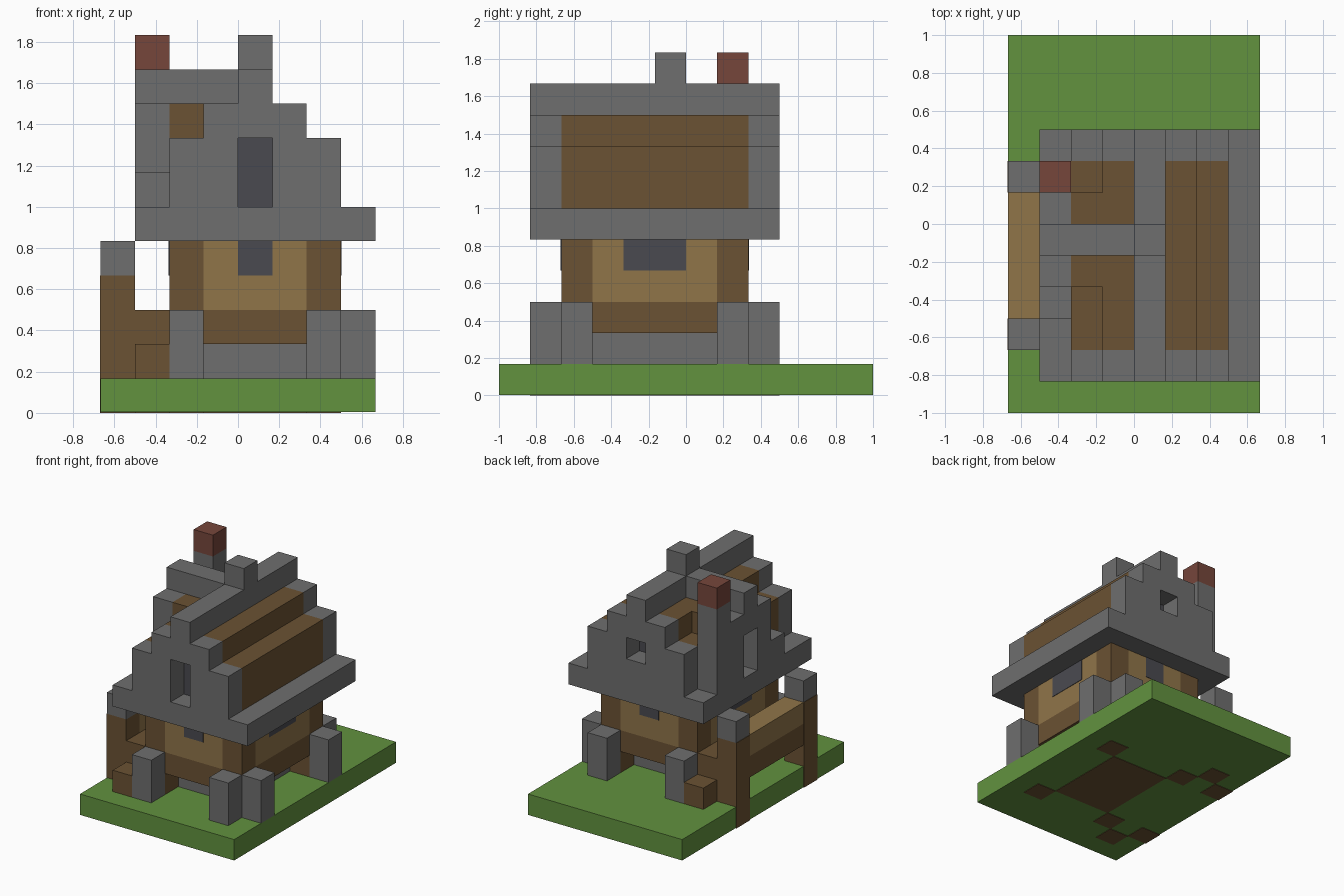
import bpy

U = 1 / 6      # edge of one block
T = 0.02       # thickness of painted plates, in blocks

cube = bpy.data.objects.get("Cube")
if cube:
    bpy.data.objects.remove(cube, do_unlink=True)


def material(name, *rgb):
    color = [((c / 255 + 0.055) / 1.055) ** 2.4 for c in rgb] + [1]
    mat = bpy.data.materials.new(name)
    mat.use_nodes = True
    mat.diffuse_color = color
    mat.node_tree.nodes["Principled BSDF"].inputs["Base Color"].default_value = color
    return mat


GRASS = material("grass green", 98, 146, 63)
STONE = material("stone grey", 110, 110, 110)
WOOD = material("dark wood", 107, 82, 51)
PLASTER = material("tan plaster", 144, 117, 73)
GLASS = material("slate glass", 74, 74, 80)
BRICK = material("red brick", 118, 70, 59)

CORNERS = ((0, 1), (3, 2), (7, 6), (4, 5), (0, 4), (1, 5))


def box(name, mat, *spans):
    """Boxes given in blocks, each as (x0, x1, y0, y1, z0, z1), joined in one object."""
    verts, faces = [], []
    for x0, x1, y0, y1, z0, z1 in spans:
        n = len(verts)
        verts += [(x * U, y * U, z * U) for z in (z0, z1) for y in (y0, y1) for x in (x0, x1)]
        quads = ((0, 2, 3, 1), (4, 5, 7, 6), (0, 1, 5, 4), (2, 6, 7, 3), (0, 4, 6, 2), (1, 3, 7, 5))
        faces += [[n + i for i in q] for q in quads]
    mesh = bpy.data.meshes.new(name)
    mesh.from_pydata(verts, [], faces)
    mesh.materials.append(mat)
    obj = bpy.data.objects.new(name, mesh)
    bpy.context.collection.objects.link(obj)
    return obj


# Ground slab and footing showing underneath
box("ground", GRASS, (-4, 4, -6, 6, T, 1))
box("footing", WOOD, (-1, 2, -3, 1, 0, 1 - T))

# House body: recessed stone base, timber beam, plaster walls, corner posts
box("stone_base", STONE, (-1, 2, -3, 1, 1, 2))
box("floor_beam", WOOD, (-1, 2, -4, 2, 2, 3), (-2, 3, -3, 1, 2, 3))
box("walls", PLASTER, (-1, 2, -4, 2, 3, 5), (-2, 3, -3, 1, 3, 5))
box("corner_posts", WOOD, *[(x, x + 1, y, y + 1, 0, 5) for x in (-2, 2) for y in (-4, 1)])

# Windows painted on the walls
box("front_back_windows", GLASS, (0, 1, -4 - T, -4, 4, 5), (0, 1, 2, 2 + T, 4, 5))
box("side_windows", GLASS, (3, 3 + T, -2, 0, 4, 5), (-2 - T, -2, -2, 0, 4, 5))

# Stone buttresses around the corners
for i, (x, y) in enumerate([(-2, -5), (2, -5), (-2, 2), (2, 2), (3, -4), (3, 1)]):
    box(f"buttress_{i + 1}", STONE, (x, x + 1, y, y + 1, 1, 3))

# Side porch with steps, posts and railing
box("porch_deck", WOOD, (-3, -2, -4, 2, 2, 3), (-4, -3, -3, 1, 2, 3))
box("porch_railing", PLASTER, (-4, -3, -3, 1, 3, 4))
for side, y, step in (("front", -4, -5), ("back", 1, 2)):
    box(f"{side}_porch_post", WOOD, (-4 - T, -3, y, y + 1, 0, 4))
    box(f"{side}_post_cap", STONE, (-4, -3, y, y + 1, 4, 5))
    box(f"{side}_porch_step", WOOD, (-3, -2, step, step + 1, 0, 2))

# Roof: eaves slab, stepped timber slopes, ridges
box("eaves", STONE, (-3, 4, -5, 3, 5, 6))
box("roof_slopes", WOOD, (-2, 3, -4, 2, 6, 8), (-1, 2, -4, 2, 8, 9))
box("dormer_slopes", WOOD, (-2, -1, -2, 1, 8, 9))
box("main_ridge", STONE, (0, 1, -5, 3, 9, 10))
box("dormer_ridge", STONE, (-3, 0, -1, 0, 9, 10))
box("ridge_post", STONE, (0, 1, -1, 0, 10, 11))

# Stepped gables built around their window openings
box("front_gable", STONE, (-2, 0, -5, -4, 6, 8), (1, 3, -5, -4, 6, 8), (-1, 2, -5, -4, 8, 9))
box("back_gable", STONE, (-2, 3, 2, 3, 6, 7), (-2, 0, 2, 3, 7, 8), (1, 3, 2, 3, 7, 8),
    (-1, 2, 2, 3, 8, 9))
box("dormer_gable", STONE, (-3, -2, -3, -2, 6, 7), (-3, -2, -2, -1, 6, 8), (-3, -2, 0, 1, 6, 8),
    (-3, -2, -2, 1, 8, 9))

# Recessed gable panes
box("gable_panes", GLASS, (0, 1, -4 - T, -4, 6, 8), (0, 1, 2, 2 + T, 7, 8),
    (-2 - T, -2, -1, 0, 6, 8))

# Chimney
box("chimney", STONE, (-3, -2, 1, 2, 6, 10))
box("chimney_top", BRICK, (-3, -2, 1, 2, 10, 11))
